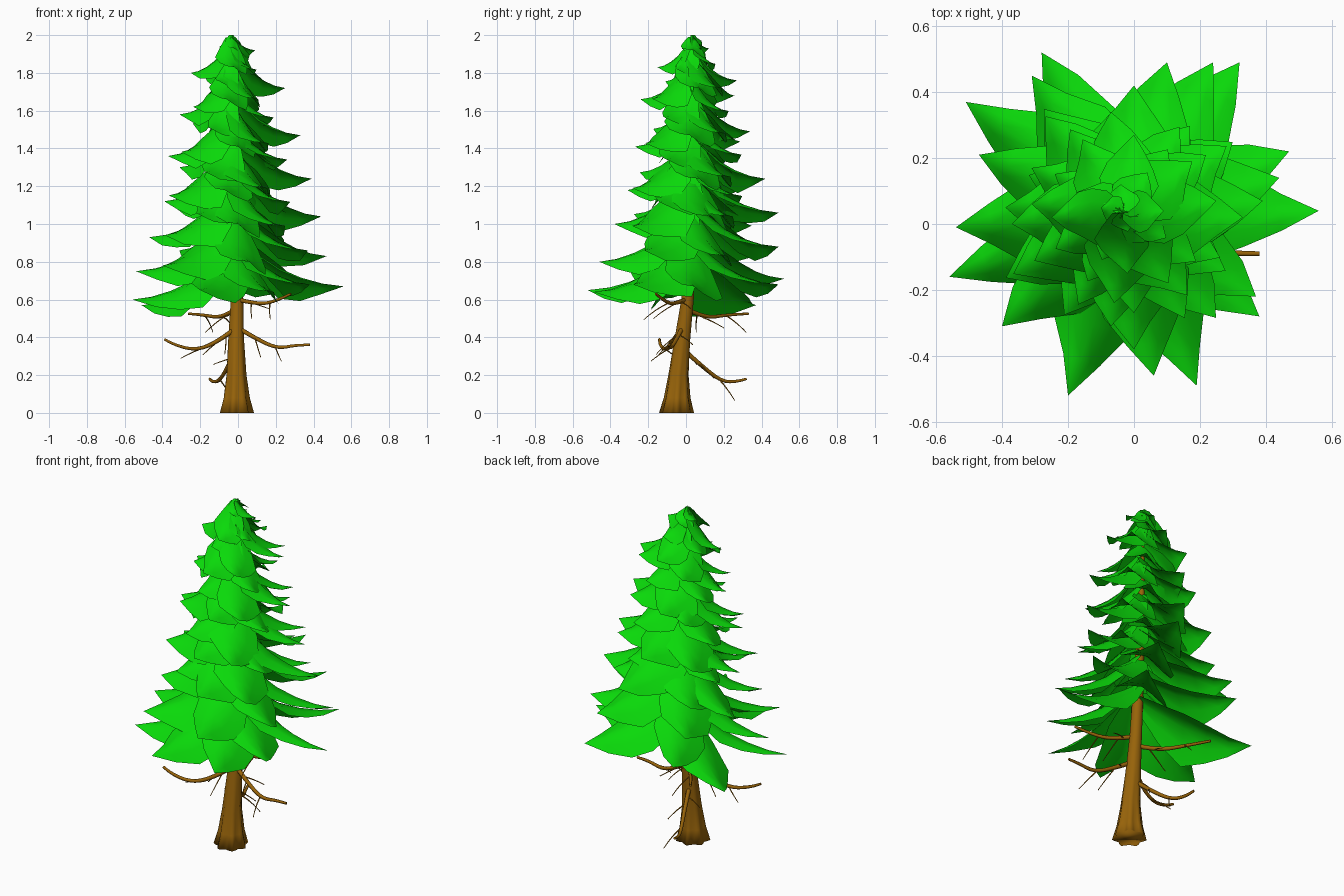
import bpy, math, random
from mathutils import Vector

if "Cube" in bpy.data.objects:
    bpy.data.objects.remove(bpy.data.objects["Cube"])

random.seed(7)

def material(name, rgb):
    m = bpy.data.materials.new(name)
    m.diffuse_color = (*rgb, 1)
    m.use_nodes = True
    m.node_tree.nodes["Principled BSDF"].inputs["Base Color"].default_value = m.diffuse_color
    return m

GREEN = material("needles", (0.003, 0.7, 0.003))
BROWN = material("bark", (0.31, 0.125, 0.003))

def mesh_object(name, verts, faces, mat, smooth=True):
    me = bpy.data.meshes.new(name)
    me.from_pydata(verts, [], faces)
    me.materials.append(mat)
    for p in me.polygons:
        p.use_smooth = smooth
    ob = bpy.data.objects.new(name, me)
    bpy.context.collection.objects.link(ob)
    return ob

# Leaning trunk axis: (z, x, y, radius)
AXIS = [(0, -.01, -.05, .084), (.08, -.01, -.047, .066), (.2, -.01, -.04, .052),
        (.4, -.01, -.018, .041), (.6, -.005, .008, .033), (.9, -.01, .025, .028),
        (1.4, -.025, .03, .018), (1.87, -.035, .035, .005)]

def axis(z):
    for a, b in zip(AXIS, AXIS[1:]):
        if z <= b[0]:
            t = (z - a[0]) / (b[0] - a[0])
            return Vector((a[1] + t * (b[1] - a[1]), a[2] + t * (b[2] - a[2]), z))
    return Vector((AXIS[-1][1], AXIS[-1][2], z))

# Trunk with lobed root flare
N = 28
verts, faces = [], []
for z, x, y, r in AXIS:
    lobe = .13 * max(0, 1 - z / .35)
    for i in range(N):
        a = 2 * math.pi * i / N
        rr = r * (1 + lobe * math.cos(7 * a))
        verts.append((x + rr * math.cos(a), y + rr * math.sin(a), z))
for k in range(len(AXIS) - 1):
    for i in range(N):
        j = (i + 1) % N
        faces.append((k*N + i, k*N + j, k*N + N + j, k*N + N + i))
faces.append(tuple(reversed(range(N))))
mesh_object("trunk", verts, faces, BROWN)

# Dead branches and twigs: tapered swept curves
def sweep(name, pts, r0, r1):
    cu = bpy.data.curves.new(name, 'CURVE')
    cu.dimensions = '3D'
    cu.bevel_depth = 1
    cu.bevel_resolution = 1
    cu.use_fill_caps = True
    cu.resolution_u = 4
    sp = cu.splines.new('NURBS')
    sp.points.add(len(pts) - 1)
    for i, p in enumerate(pts):
        sp.points[i].co = (*p, 1)
        sp.points[i].radius = r0 + (r1 - r0) * i / (len(pts) - 1)
    sp.use_endpoint_u = True
    sp.order_u = 3
    cu.materials.append(BROWN)
    ob = bpy.data.objects.new(name, cu)
    bpy.context.collection.objects.link(ob)
    bpy.ops.object.select_all(action='DESELECT')
    ob.select_set(True)
    bpy.context.view_layer.objects.active = ob
    bpy.ops.object.convert(target='MESH')

BRANCHES = [
    [(-.01, -.02, .45), (-.1, -.07, .38), (-.22, -.11, .33), (-.34, -.14, .36), (-.39, -.14, .39)],
    [(0, -.02, .45), (.1, -.05, .39), (.21, -.08, .34), (.31, -.09, .36), (.38, -.09, .36)],
    [(0, 0, .6), (.08, -.05, .58), (.18, -.1, .58), (.28, -.16, .63)],
    [(-.01, 0, .55), (-.08, .1, .5), (-.19, .22, .52), (-.26, .33, .525)],
    [(-.01, -.03, .35), (-.05, .08, .25), (-.1, .19, .165), (-.14, .27, .165), (-.15, .32, .18)],
]
for b, pts in enumerate(BRANCHES):
    sweep(f"dead_branch_{b+1}", pts, .013, .007)
    for k in range(3):
        p = Vector(pts[k // 2]).lerp(Vector(pts[k // 2 + 1]), .9 - .3 * (k % 2))
        d = (Vector(pts[1]) - Vector(pts[0])).normalized()
        side = Vector((-d.y, d.x, 0)) * (1 if k % 2 else -1)
        drop = Vector((0, 0, random.uniform(-.05, .02)))
        q = p + d * .03 + side * .06 + drop * .5
        e = q + d * .04 + side * .05 + drop
        sweep(f"twig_{b+1}_{k+1}", [p, q, e], .004, .002)

# Bough: a drooping roof-shaped leaf, rolled so its counterclockwise edge hangs low
SECTIONS = [(0, .35, 1), (.2, .8, .66), (.4, 1, .36), (.6, .8, .17), (.8, .42, .05), (1, 0, 0)]

def bough(name, tip, rise, half):
    tip = Vector(tip)
    root = axis(tip.z + rise)
    out = Vector((tip.x - root.x, tip.y - root.y, 0))
    side = Vector((-out.y, out.x, 0)).normalized()
    verts, faces = [], []
    jag = [random.uniform(.87, 1.13) for _ in range(12)]
    for k, (t, w, h) in enumerate(SECTIONS):
        c = Vector((root.x, root.y, tip.z + rise * h)) + out * t
        for s in (-1, -.5, 0, .5, 1):
            hw = half * w * jag[2 * k + (s > 0)]
            verts.append(c + side * s * hw - Vector((0, 0, hw * (.5 * abs(s) ** 1.4 + .45 * s))))
    for k in range(len(SECTIONS) - 1):
        for i in range(4):
            a = k * 5 + i
            if k == len(SECTIONS) - 2:
                faces.append((a, (k + 1) * 5 + 2, a + 1))
            else:
                faces.append((a, a + 5, a + 6, a + 1))
    mesh_object(name, verts, faces, GREEN)

# Lowest boughs, placed by tip
LOW = [(.56, .04, .67), (.47, .22, .83), (.32, .49, .68), (.24, .49, .88), (.1, .49, 1.06),
       (-.28, .52, .71), (-.51, .37, .57), (-.47, .21, .93), (-.54, -.01, .75),
       (-.56, -.16, .6), (-.4, -.31, .78), (-.2, -.52, .65), (.06, -.46, .8),
       (.19, -.49, .64), (.38, -.28, .68), (.44, .14, 1.04), (-.31, .45, .86), (.37, -.22, .86)]
for i, tip in enumerate(LOW):
    bough(f"low_bough_{i+1}", tip, .25, .145)

# Upper boughs along the four sides: right, left, front, back
HIGH = [(.39, .07, 1.24), (.33, .02, 1.47), (.25, .07, 1.72), (.09, .04, 1.92),
        (-.39, .05, 1.12), (-.37, 0, 1.36), (-.31, .06, 1.58), (-.25, .02, 1.8), (-.1, .05, 1.94),
        (0, -.38, 1), (-.07, -.31, 1.18), (0, -.27, 1.41), (-.06, -.24, 1.66), (-.02, -.15, 1.83),
        (0, .42, 1.24), (-.07, .34, 1.49), (0, .27, 1.76), (-.04, .12, 1.93)]

def upper(name, x, y, z):
    c = axis(z)
    r = math.hypot(x - c.x, y - c.y)
    bough(name, (x, y, z), min(.09 + .37 * r, 1.99 - z), .03 + .28 * r)

for i, tip in enumerate(HIGH):
    upper(f"high_bough_{i+1}", *tip)

# Diagonal filler boughs: (z, radius); they ride higher toward +x +y
for k, (z, r) in enumerate([(.99, .41), (1.10, .35), (1.20, .375), (1.32, .31), (1.43, .32),
                            (1.55, .25), (1.67, .25), (1.80, .15)]):
    for i in range(4):
        a = math.pi / 4 + i * math.pi / 2 + (.3 if k % 2 else -.2) + random.uniform(-.12, .12)
        c = axis(z)
        rr = r * random.uniform(.93, 1.05)
        upper(f"fill_bough_{k+1}_{i+1}", c.x + rr * math.cos(a), c.y + rr * math.sin(a),
              z + .05 * math.cos(a - .7))

# Top tuft
for i in range(3):
    a = i * math.pi * 2 / 3 + .8
    bough(f"top_tuft_{i+1}", (-.035 + .06 * math.cos(a), .035 + .06 * math.sin(a), 1.93), .07, .04)
